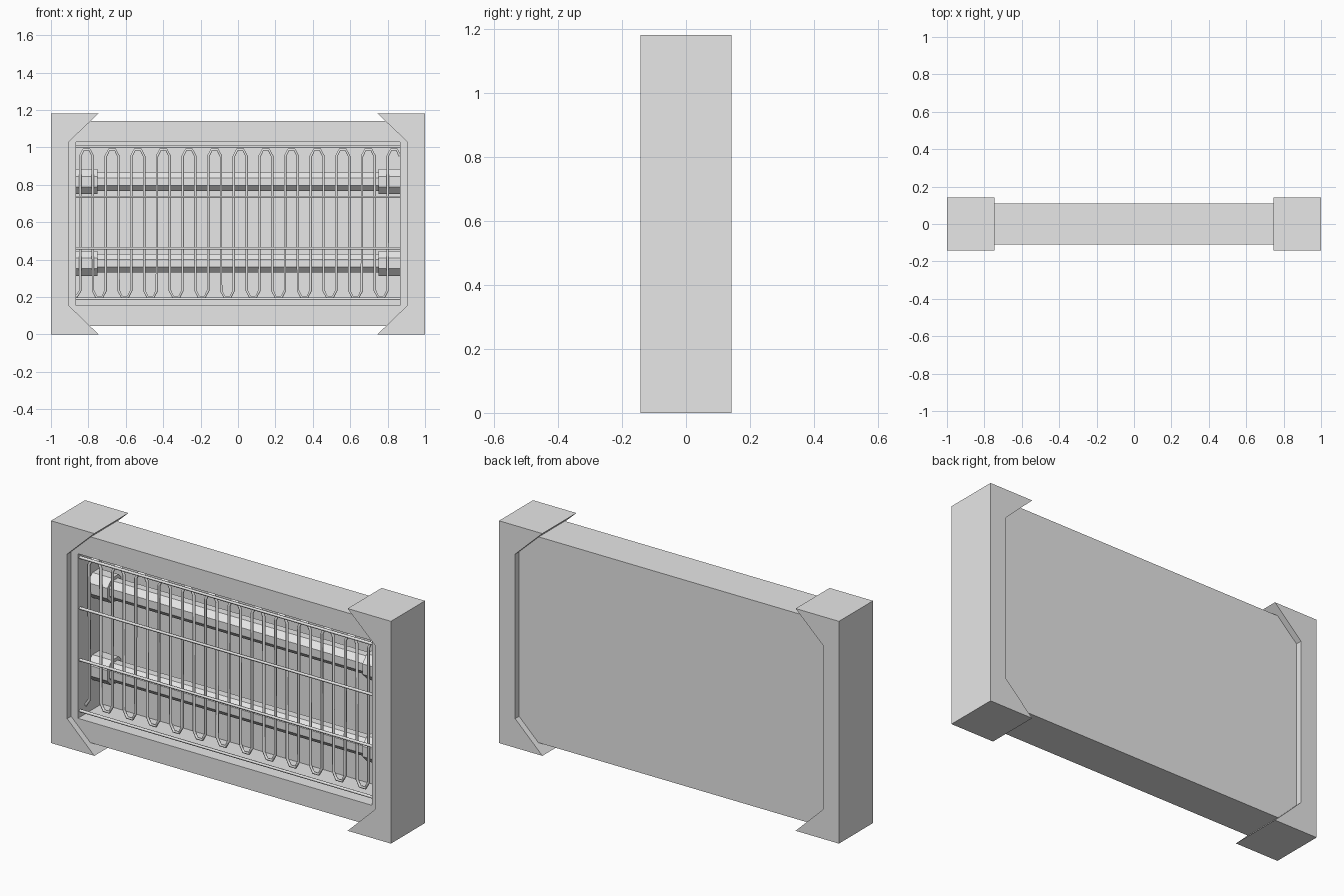
import bpy
import bmesh
from math import cos, sin, pi

cube = bpy.data.objects.get("Cube")
if cube:
    bpy.data.objects.remove(cube, do_unlink=True)

grey = bpy.data.materials.new("light_grey")
grey.use_nodes = True
grey.diffuse_color = (0.8, 0.8, 0.8, 1)
grey.node_tree.nodes["Principled BSDF"].inputs["Base Color"].default_value = (0.8, 0.8, 0.8, 1)


def link(name, data):
    ob = bpy.data.objects.new(name, data)
    data.materials.append(grey)
    bpy.context.collection.objects.link(ob)
    return ob


def finish(name, bm):
    bmesh.ops.recalc_face_normals(bm, faces=bm.faces[:])
    mesh = bpy.data.meshes.new(name)
    bm.to_mesh(mesh)
    bm.free()
    return link(name, mesh)


def prism(name, points, offset):
    """Extrude a closed outline along an offset vector."""
    bm = bmesh.new()
    face = bm.faces.new([bm.verts.new(p) for p in points])
    ext = bmesh.ops.extrude_face_region(bm, geom=[face], use_keep_orig=True)
    moved = [v for v in ext["geom"] if isinstance(v, bmesh.types.BMVert)]
    bmesh.ops.translate(bm, verts=moved, vec=offset)
    return finish(name, bm)


def bar(name, x0, x1, y, z, apothem):
    """Eight-sided bar lying along x, with flats on top and bottom."""
    r = apothem / cos(pi / 8)
    ring = [(k + 0.5) * pi / 4 for k in range(8)]
    return prism(name, [(x0, y + r * cos(a), z + r * sin(a)) for a in ring], (x1 - x0, 0, 0))


def wire(name, points, radius=0.0075):
    curve = bpy.data.curves.new(name, "CURVE")
    curve.dimensions = "3D"
    curve.bevel_depth = radius
    curve.bevel_resolution = 1
    curve.use_fill_caps = True
    spline = curve.splines.new("POLY")
    spline.points.add(len(points) - 1)
    for p, co in zip(spline.points, points):
        p.co = (*co, 1)
    return link(name, curve)


# Housing: a box with a deep rectangular recess in its front
HALF, BOTTOM, TOP, DEPTH = 0.95, 0.045, 1.14, 0.11
OPEN_X, OPEN_LOW, OPEN_HIGH, RECESS_BACK = 0.865, 0.155, 1.03, 0.09
bm = bmesh.new()
bmesh.ops.create_cube(bm, size=2)
for v in bm.verts:
    v.co = (v.co.x * HALF, v.co.y * DEPTH, TOP if v.co.z > 0 else BOTTOM)
bm.normal_update()
front = min(bm.faces, key=lambda f: f.calc_center_median().y)
bmesh.ops.inset_region(bm, faces=[front], thickness=0.05)
for v in front.verts:
    v.co.x = OPEN_X if v.co.x > 0 else -OPEN_X
    v.co.z = OPEN_HIGH if v.co.z > 0.6 else OPEN_LOW
floor = bmesh.ops.extrude_discrete_faces(bm, faces=[front])["faces"][0]
for v in floor.verts:
    v.co.y = RECESS_BACK
finish("housing", bm)

# End brackets with angled corner hooks
for side, s in (("right", -1), ("left", 1)):
    outline = [(1, 0), (0.745, 0), (0.905, 0.155), (0.905, 1.03), (0.745, 1.182), (1, 1.182)]
    prism(side + "_end_bracket", [(s * x, -0.143, z) for x, z in outline], (0, 0.286, 0))

# Lamp tubes and their sockets
for level, z in (("upper", 0.817), ("lower", 0.38)):
    bar(level + "_tube", -0.76, 0.76, 0.04, z, 0.05)
    bar(level + "_right_socket", -0.87, -0.75, 0.04, z, 0.067)
    bar(level + "_left_socket", 0.75, 0.87, 0.04, z, 0.067)

# Straight guard wires
for i, z in enumerate((0.19, 0.46, 0.735, 1.005)):
    wire(f"guard_rail_{i + 1}", [(-0.865, -0.093, z), (0.865, -0.093, z)])

# Serpentine guard wire: hairpins alternating between top and bottom
Y, PITCH, HIGH, LOW, CHAMFER = -0.045, 0.137, 0.988, 0.2, 0.035
path = [(-0.865, Y, LOW), (-0.843, Y, LOW + CHAMFER)]
for i in range(25):
    c = -0.81 + i * PITCH / 2
    tip, shoulder = (HIGH, HIGH - CHAMFER) if i % 2 == 0 else (LOW, LOW + CHAMFER)
    path += [(c - 0.034, Y, shoulder), (c - 0.016, Y, tip), (c + 0.016, Y, tip)]
    if i < 24:
        path.append((c + 0.034, Y, shoulder))
path.append((0.865, Y, HIGH - CHAMFER))
wire("serpentine_guard", path)
